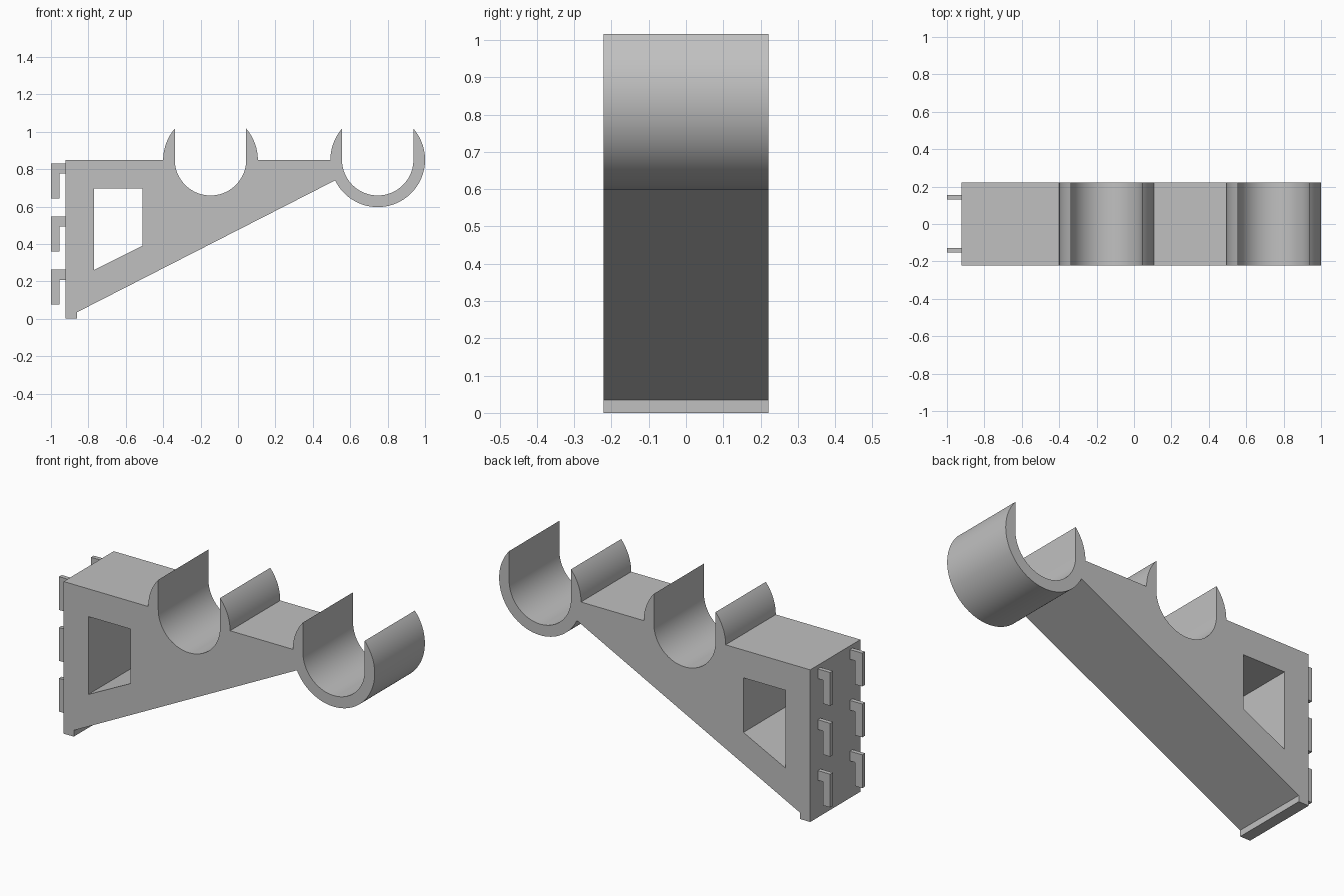
import bpy
import bmesh
from math import sin, cos, pi, sqrt, asin, atan2

if "Cube" in bpy.data.objects:
    bpy.data.objects.remove(bpy.data.objects["Cube"])

grey = bpy.data.materials.new("plain grey")
grey.use_nodes = True
COLOUR = (0.53, 0.53, 0.53, 1)
grey.diffuse_color = COLOUR
grey.node_tree.nodes["Principled BSDF"].inputs["Base Color"].default_value = COLOUR

# Shared dimensions
DEPTH = 0.443
BACK, DECK = -0.923, 0.85
OUTER, INNER = 0.253, 0.191
CUPS = (-0.147, 0.747)
TIP = asin(sqrt(OUTER**2 - INNER**2) / OUTER)


def arc(cx, radius, start, end, steps):
    """Points in the x-z plane on a circle centred at deck height."""
    angles = [start + (end - start) * i / steps for i in range(steps + 1)]
    return [(cx + radius * cos(a), DECK + radius * sin(a)) for a in angles]


def prism(name, loops, y, depth):
    """Extrude closed x-z outlines (the first solid, others holes) along y."""
    bm = bmesh.new()
    edges = []
    for loop in loops:
        verts = [bm.verts.new((x, y - depth / 2, z)) for x, z in loop]
        edges += [bm.edges.new((a, b)) for a, b in zip(verts, verts[1:] + verts[:1])]
    bmesh.ops.triangle_fill(bm, edges=edges, use_beauty=True)
    result = bmesh.ops.extrude_face_region(bm, geom=bm.faces[:], use_keep_orig=True)
    moved = [g for g in result["geom"] if isinstance(g, bmesh.types.BMVert)]
    bmesh.ops.translate(bm, verts=moved, vec=(0, depth, 0))
    bmesh.ops.recalc_face_normals(bm, faces=bm.faces[:])
    mesh = bpy.data.meshes.new(name)
    bm.to_mesh(mesh)
    bm.free()
    mesh.materials.append(grey)
    obj = bpy.data.objects.new(name, mesh)
    bpy.context.collection.objects.link(obj)
    return obj


# Bracket outline: deck with two open cups, then the sloping underside
outline = [(BACK, 0), (BACK, DECK)]
join = (0.52, 0.74)
join_angle = atan2(join[1] - DECK, join[0] - CUPS[1])
for cx in CUPS:
    outline += arc(cx, OUTER, pi, pi - TIP, 12)
    outline += arc(cx, INNER, pi, 2 * pi, 48)
    end = 0 if cx == CUPS[0] else join_angle
    outline += arc(cx, OUTER, TIP, end, 12 if end == 0 else 60)
outline += [(-0.86, 0.035), (-0.86, 0)]

window = [(-0.77, 0.26), (-0.77, 0.695), (-0.51, 0.695), (-0.51, 0.39)]
bracket = prism("cup_bracket", [outline, window], 0, DEPTH)

bpy.context.view_layer.objects.active = bracket
bracket.select_set(True)
bpy.ops.object.shade_smooth_by_angle(angle=pi / 9)

# Mounting hooks on the back plate
for row, top in zip(("upper", "middle", "lower"), (0.83, 0.546, 0.262)):
    for side, y in (("front", -0.14), ("rear", 0.143)):
        hook = [(BACK, top), (-1, top), (-1, top - 0.186), (-0.955, top - 0.186),
                (-0.955, top - 0.054), (BACK, top - 0.054)]
        prism(f"{row}_{side}_hook", [hook], y, 0.024)
